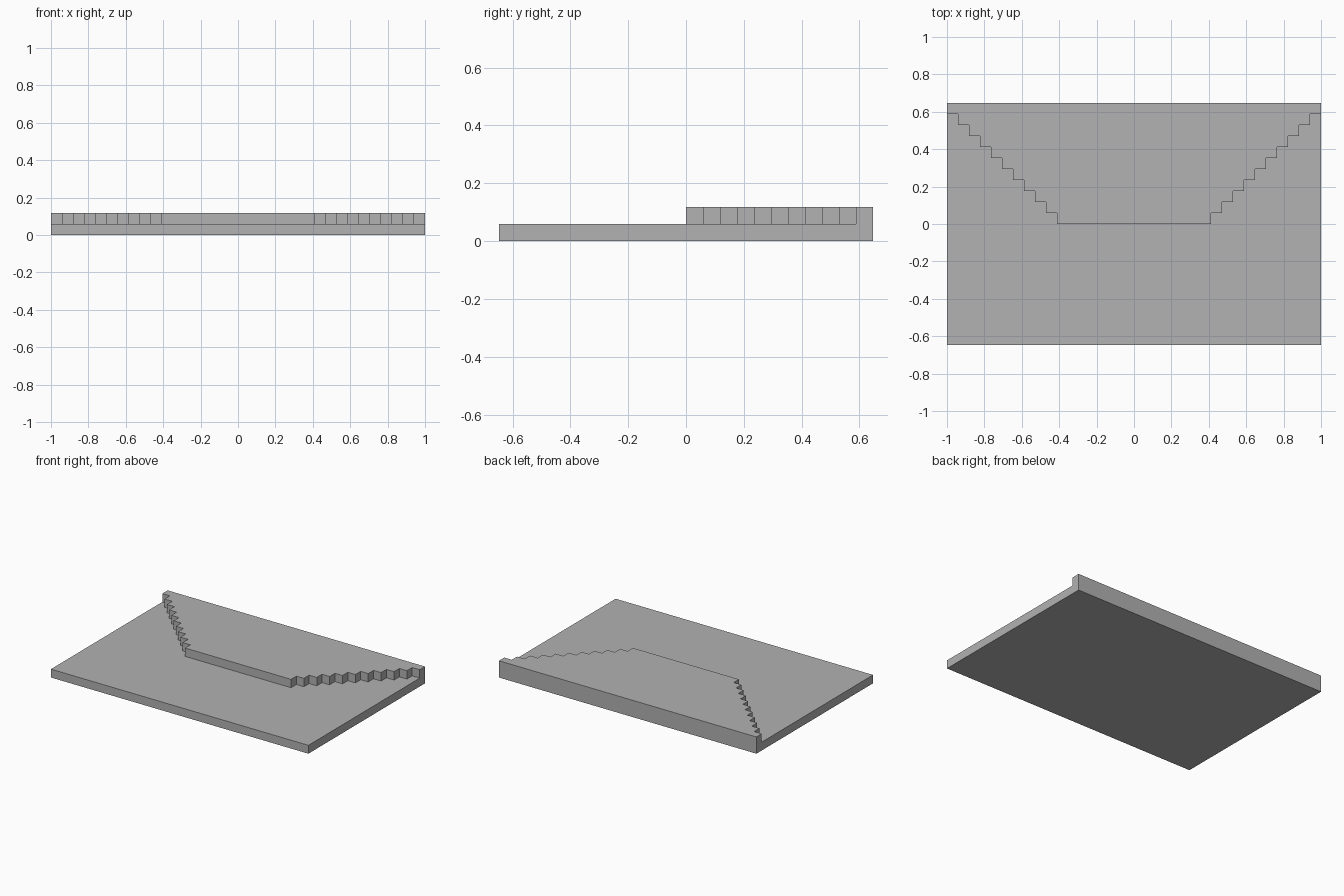
import bpy
import bmesh

cube = bpy.data.objects.get("Cube")
if cube:
    bpy.data.objects.remove(cube, do_unlink=True)

UNIT = 1 / 17            # one stair tread, also one layer height
HALF_W, HALF_D = 17, 11  # half width and half depth in units
FRONT = 7                # half width of the terrace's straight front edge

# Plain grey
grey = bpy.data.materials.new("grey")
grey.use_nodes = True
colour = (0.445, 0.445, 0.445, 1)
grey.diffuse_color = colour
grey.node_tree.nodes["Principled BSDF"].inputs["Base Color"].default_value = colour

bm = bmesh.new()
cache = {}


def vert(x, y, z):
    """Shared vertex at a position in units."""
    if (x, y, z) not in cache:
        cache[x, y, z] = bm.verts.new((x * UNIT, y * UNIT, z * UNIT))
    return cache[x, y, z]


def face(points):
    bm.faces.new([vert(*p) for p in points])


def at(points, z):
    return [(x, y, z) for x, y in points]


# Zigzag edge of the terrace, mirrored from its right half
half = []
for i in range(HALF_W - FRONT):
    half += [(FRONT + i, i), (FRONT + i, i + 1)]
half.append((HALF_W, HALF_W - FRONT))
edge = [(-x, y) for x, y in reversed(half)] + half

# Lower floor, raised terrace and the risers between them
front = [(-HALF_W, -HALF_D), (HALF_W, -HALF_D)]
back = [(HALF_W, HALF_D), (-HALF_W, HALF_D)]
face(at(front + edge[::-1], 1))
face(at(edge + back, 2))
for a, b in zip(edge, edge[1:]):
    face(at([a, b], 1) + at([b, a], 2))

# Underside, front and back walls
face(at(front + back, 0))
face(at(front, 0) + at(front[::-1], 1))
face(at(back, 0) + at(back[::-1], 2))

# Stepped side walls
for x in (-HALF_W, HALF_W):
    tip = HALF_W - FRONT
    face([(x, -HALF_D, 0), (x, HALF_D, 0), (x, HALF_D, 2),
          (x, tip, 2), (x, tip, 1), (x, -HALF_D, 1)])

bmesh.ops.recalc_face_normals(bm, faces=bm.faces[:])
mesh = bpy.data.meshes.new("stepped_platform")
bm.to_mesh(mesh)
bm.free()
mesh.materials.append(grey)
platform = bpy.data.objects.new("stepped_platform", mesh)
bpy.context.collection.objects.link(platform)
